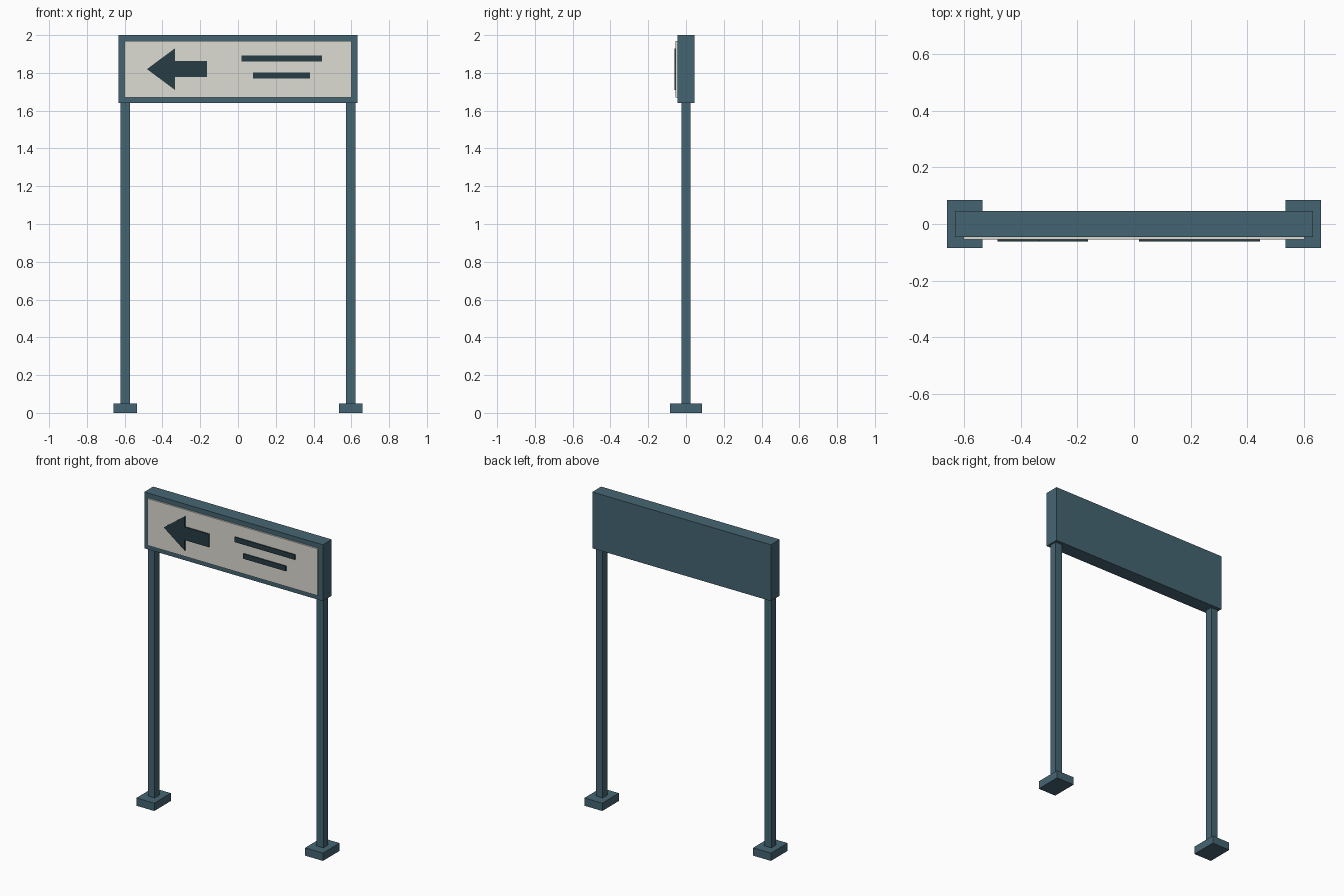
import bpy, bmesh

if "Cube" in bpy.data.objects:
    bpy.data.objects.remove(bpy.data.objects["Cube"])


def material(name, rgb):
    mat = bpy.data.materials.new(name)
    mat.diffuse_color = (*rgb, 1)
    mat.use_nodes = True
    mat.node_tree.nodes["Principled BSDF"].inputs["Base Color"].default_value = mat.diffuse_color
    return mat


STEEL = material("blue_grey_steel", (0.06, 0.13, 0.17))
PALE = material("pale_panel", (0.72, 0.71, 0.65))
DARK = material("dark_marking", (0.02, 0.045, 0.06))


def prism(name, outline, y0, y1, mat):
    """Extrude an (x, z) outline from front y0 to back y1."""
    bm = bmesh.new()
    face = bm.faces.new([bm.verts.new((x, y0, z)) for x, z in outline])
    ext = bmesh.ops.extrude_face_region(bm, geom=[face])
    verts = [g for g in ext["geom"] if isinstance(g, bmesh.types.BMVert)]
    bmesh.ops.translate(bm, verts=verts, vec=(0, y1 - y0, 0))
    bmesh.ops.recalc_face_normals(bm, faces=bm.faces)
    mesh = bpy.data.meshes.new(name)
    bm.to_mesh(mesh)
    bm.free()
    mesh.materials.append(mat)
    obj = bpy.data.objects.new(name, mesh)
    bpy.context.collection.objects.link(obj)
    return obj


def box(name, x0, x1, y0, y1, z0, z1, mat):
    return prism(name, [(x0, z0), (x1, z0), (x1, z1), (x0, z1)], y0, y1, mat)


# Posts and feet
for side, x in (("left", -0.597), ("right", 0.597)):
    box(f"{side}_foot", x - 0.063, x + 0.063, -0.084, 0.084, 0, 0.05, STEEL)
    box(f"{side}_post", x - 0.024, x + 0.024, -0.024, 0.024, 0.05, 1.64, STEEL)

# Sign case and front panel
box("sign_case", -0.632, 0.632, -0.045, 0.045, 1.64, 2.0, STEEL)
box("sign_panel", -0.602, 0.602, -0.055, -0.045, 1.67, 1.97, PALE)

# Arrow pointing left
prism("arrow", [(-0.482, 1.82), (-0.334, 1.71), (-0.334, 1.778), (-0.163, 1.778),
                (-0.163, 1.862), (-0.334, 1.862), (-0.334, 1.93)], -0.062, -0.055, DARK)

# Plain bars
box("upper_bar", 0.018, 0.445, -0.062, -0.055, 1.86, 1.892, DARK)
box("lower_bar", 0.08, 0.381, -0.062, -0.055, 1.77, 1.802, DARK)
